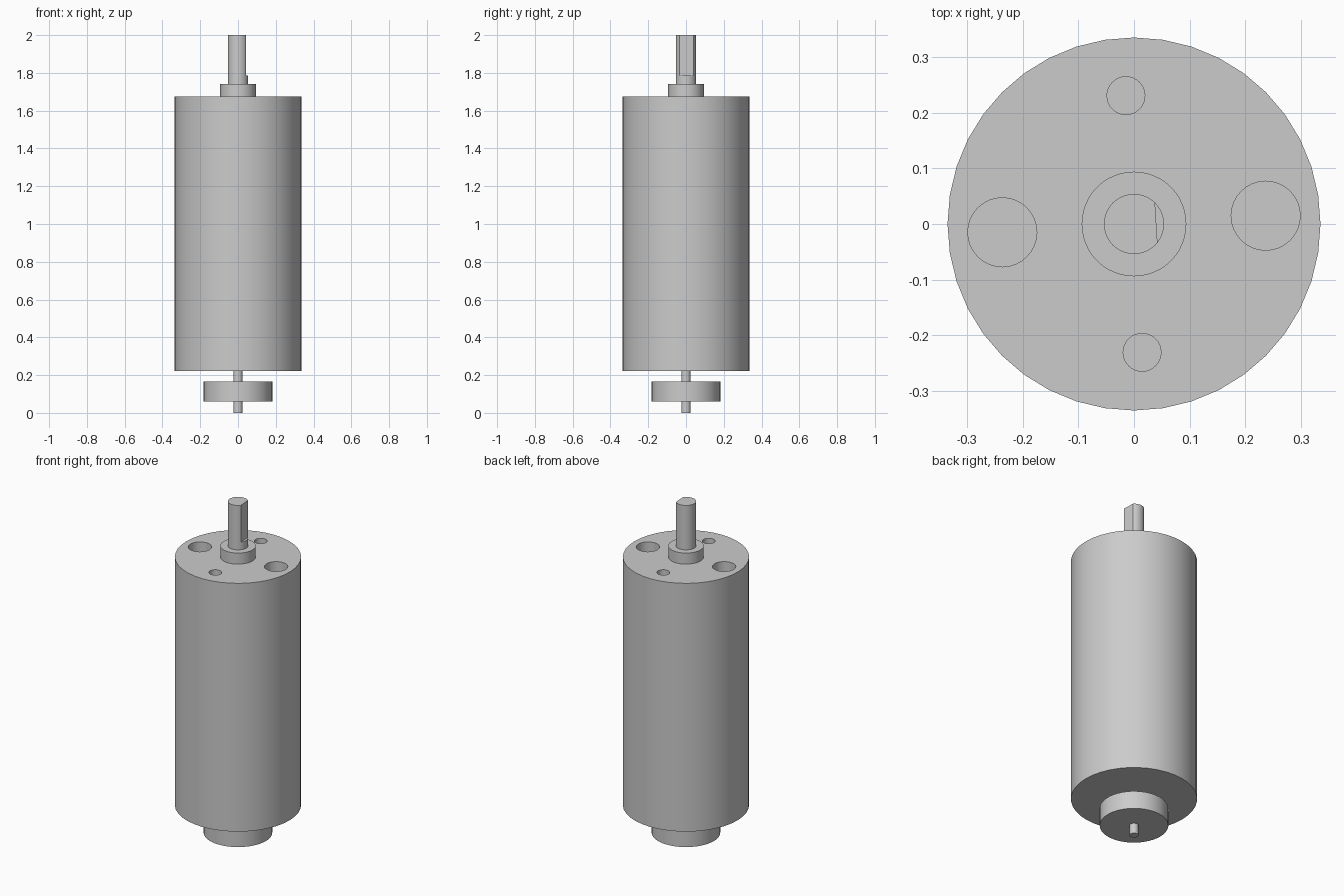
import bpy
from math import cos, sin, radians

cube = bpy.data.objects.get("Cube")
if cube:
    bpy.data.objects.remove(cube, do_unlink=True)

metal = bpy.data.materials.new("grey_metal")
metal.use_nodes = True
metal.diffuse_color = (0.6, 0.6, 0.6, 1)
metal.node_tree.nodes["Principled BSDF"].inputs["Base Color"].default_value = (0.6, 0.6, 0.6, 1)

TURN = radians(3.6)  # holes and shaft flat share this small turn
BODY_TOP = 1.675


def cylinder(name, radius, bottom, top, sides=48, x=0, y=0):
    bpy.ops.mesh.primitive_cylinder_add(
        vertices=sides, radius=radius, depth=top - bottom,
        location=(x, y, (bottom + top) / 2))
    obj = bpy.context.object
    obj.name = name
    obj.data.materials.append(metal)
    return obj


def cut(target, cutter):
    mod = target.modifiers.new("cut", "BOOLEAN")
    mod.operation = "DIFFERENCE"
    mod.solver = "EXACT"
    mod.object = cutter
    bpy.context.view_layer.objects.active = target
    bpy.ops.object.modifier_apply(modifier=mod.name)
    bpy.data.objects.remove(cutter, do_unlink=True)


# Motor housing with four blind mounting holes
housing = cylinder("housing", 0.335, 0.222, BODY_TOP, 40)
for i in range(4):
    angle = TURN + radians(90 * i)
    radius, reach = ((0.062, 0.237), (0.034, 0.231))[i % 2]
    cut(housing, cylinder("hole_cutter", radius, BODY_TOP - 0.15, BODY_TOP + 0.05, 32,
                          reach * cos(angle), reach * sin(angle)))

# Bearing boss and output shaft
boss = cylinder("bearing_boss", 0.094, BODY_TOP, 1.74)
shaft = cylinder("output_shaft", 0.054, 1.74, 2.0)

# Flat milled along the shaft
bpy.ops.mesh.primitive_cube_add(size=0.2, location=(0.14 * cos(TURN), 0.14 * sin(TURN), 1.935),
                                rotation=(0, 0, TURN), scale=(1, 1, 1.5))
cut(shaft, bpy.context.object)

# Rear axle and encoder disc
axle = cylinder("rear_axle", 0.024, 0, 0.222, 32)
disc = cylinder("rear_disc", 0.182, 0.06, 0.165)

# Smooth round walls, crisp rims
for part in (housing, boss, shaft, axle, disc):
    bpy.ops.object.select_all(action="DESELECT")
    part.select_set(True)
    bpy.context.view_layer.objects.active = part
    bpy.ops.object.shade_smooth_by_angle(angle=radians(30))
